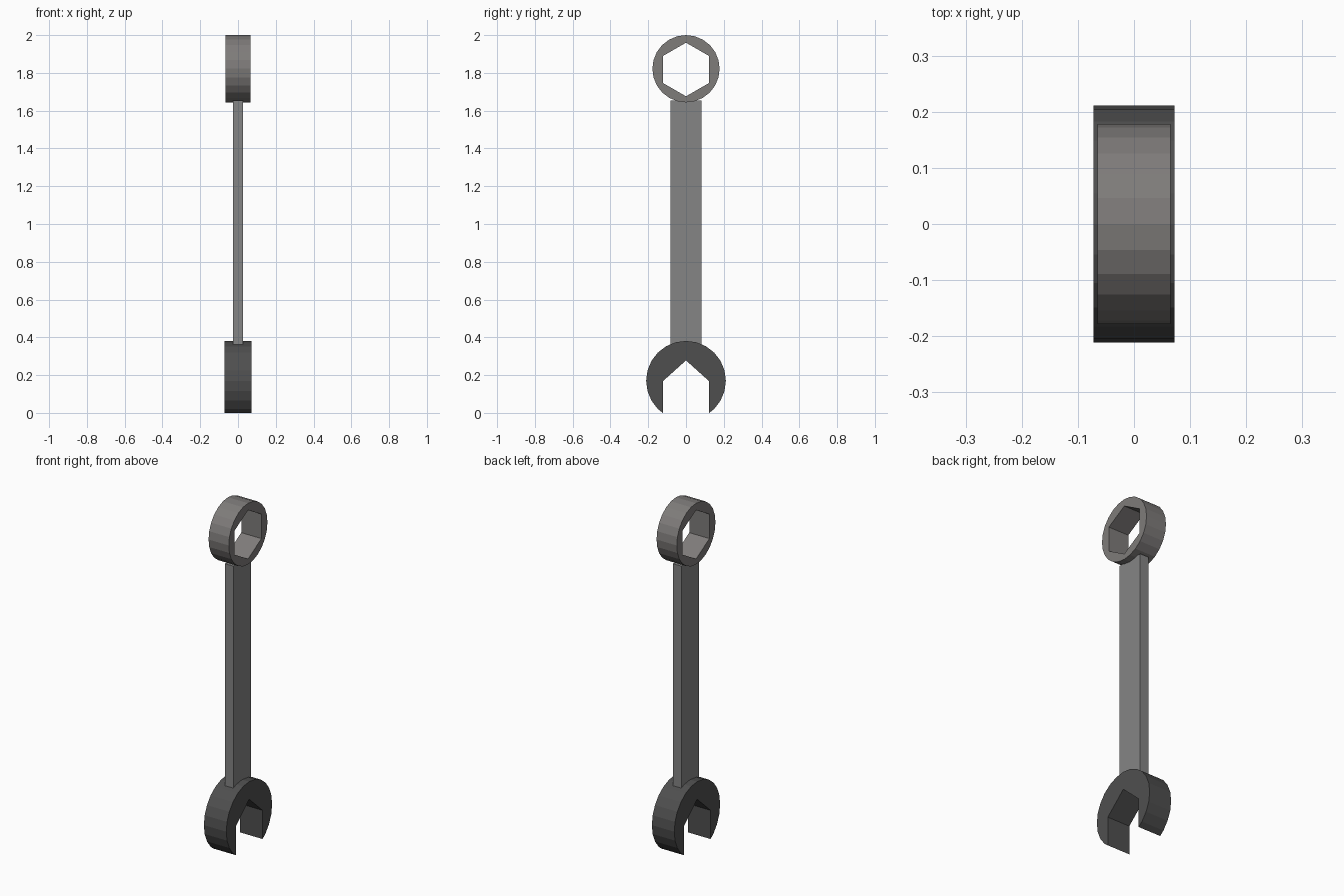
import bpy
from math import sin, cos, pi, radians

if "Cube" in bpy.data.objects:
    bpy.data.objects.remove(bpy.data.objects["Cube"])


def paint(obj, rgb):
    mat = bpy.data.materials.new(obj.name + "_metal")
    mat.diffuse_color = (*rgb, 1)
    mat.use_nodes = True
    mat.node_tree.nodes["Principled BSDF"].inputs["Base Color"].default_value = mat.diffuse_color
    obj.data.materials.clear()
    obj.data.materials.append(mat)


def circle(radius, sides, cz, start=0.0):
    """Regular polygon in the (y, z) plane."""
    return [(radius * cos(start + 2 * pi * i / sides),
             cz + radius * sin(start + 2 * pi * i / sides)) for i in range(sides)]


def plate(name, outlines, half_thickness, rgb):
    """Filled outlines (inner ones become holes) extruded along x."""
    curve = bpy.data.curves.new(name, 'CURVE')
    curve.dimensions = '2D'
    curve.fill_mode = 'BOTH'
    curve.extrude = half_thickness
    for pts in outlines:
        spline = curve.splines.new('POLY')
        spline.points.add(len(pts) - 1)
        for p, (y, z) in zip(spline.points, pts):
            p.co = (y, z, 0, 1)
        spline.use_cyclic_u = True
        spline.use_smooth = False
    obj = bpy.data.objects.new(name, curve)
    obj.rotation_euler = (pi / 2, 0, pi / 2)
    bpy.context.collection.objects.link(obj)
    bpy.ops.object.select_all(action='DESELECT')
    obj.select_set(True)
    bpy.context.view_layer.objects.active = obj
    bpy.ops.object.convert(target='MESH')
    bpy.ops.object.mode_set(mode='EDIT')
    bpy.ops.mesh.select_all(action='SELECT')
    bpy.ops.mesh.remove_doubles(threshold=0.0001)
    bpy.ops.mesh.normals_make_consistent(inside=False)
    bpy.ops.object.mode_set(mode='OBJECT')
    bpy.ops.object.shade_flat()
    paint(bpy.context.object, rgb)


# Closed ring end with a hexagonal hole
plate("ring_end", [circle(0.178, 24, 1.822),
                   circle(0.142, 6, 1.818, pi / 6)], 0.065, (0.21, 0.2, 0.195))

# Open jaw end: round head with a pointed slot cut from below
jaw_z, jaw_r, slot = 0.17, 0.211, 0.123
arc = [(jaw_r * cos(radians(a)), jaw_z + jaw_r * sin(radians(a)))
       for a in range(-45, 226, 15)]
plate("jaw_end", [[(slot, 0)] + arc +
                  [(-slot, 0), (-slot, 0.167), (0, 0.278), (slot, 0.167)]],
      0.072, (0.078, 0.078, 0.078))

# Flat bar handle
z0, z1 = 0.36, 1.655
bpy.ops.mesh.primitive_cube_add(size=1, location=(0, 0, (z0 + z1) / 2))
handle = bpy.context.object
handle.name = "handle"
handle.scale = (0.054, 0.164, z1 - z0)
paint(handle, (0.234, 0.234, 0.234))
